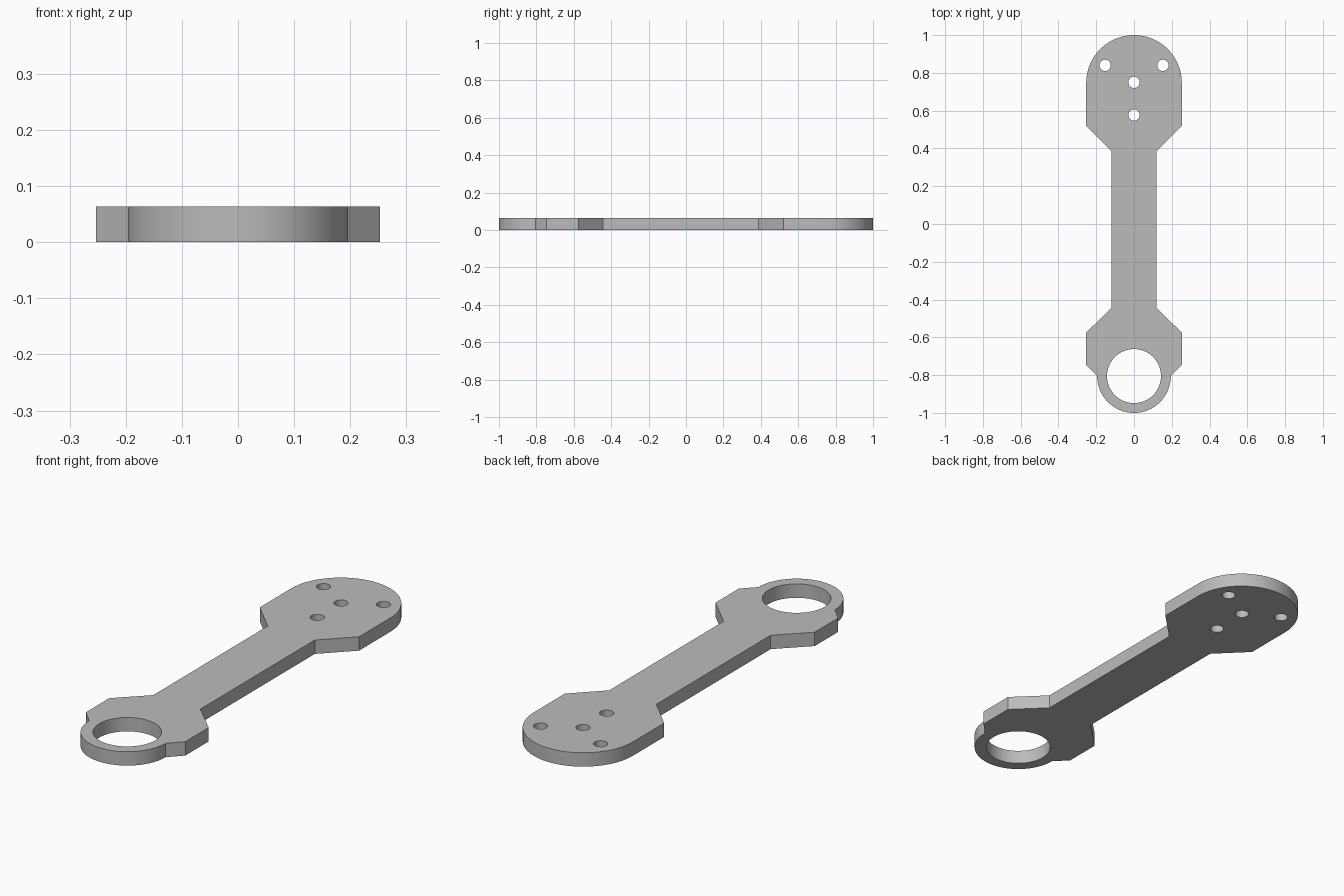
import bpy, bmesh
from math import sin, cos, radians, pi

cube = bpy.data.objects.get("Cube")
if cube:
    bpy.data.objects.remove(cube, do_unlink=True)

THICK = 0.064
HEAD_Y, HEAD_R = 0.747, 0.253
RING_Y, RING_R, BORE_R = -0.805, 0.195, 0.143

grey = bpy.data.materials.new("plain grey")
grey.use_nodes = True
colour = (0.5, 0.5, 0.5, 1)
grey.diffuse_color = colour
grey.node_tree.nodes["Principled BSDF"].inputs["Base Color"].default_value = colour


def arc(x, y, r, start, end, steps):
    """Points along an arc, both ends included, angles in degrees."""
    angles = [radians(start + (end - start) * i / steps) for i in range(steps + 1)]
    return [(x + r * cos(a), y + r * sin(a)) for a in angles]


def circle(x, y, r, steps):
    return arc(x, y, r, 0, 360, steps)[:-1]


# Outline: flared shoulders on both ends of a narrow shank
right_side = [(HEAD_R, -0.745), (HEAD_R, -0.575), (0.12, -0.445),
              (0.12, 0.387), (HEAD_R, 0.52)]
left_side = [(-x, y) for x, y in reversed(right_side)]
outline = (arc(0, RING_Y, RING_R, -180, 0, 48) + right_side
           + arc(0, HEAD_Y, HEAD_R, 0, 180, 48) + left_side)

# Large bore in the ring end, four bolt holes in the head
loops = [outline, circle(0, RING_Y, BORE_R, 64)]
for x, y in [(-0.153, 0.84), (0.153, 0.84), (0, 0.75), (0, 0.577)]:
    loops.append(circle(x, y, 0.03, 32))

# Fill the profile and extrude it to the plate thickness
bm = bmesh.new()
for loop in loops:
    verts = [bm.verts.new((x, y, 0)) for x, y in loop]
    for a, b in zip(verts, verts[1:] + verts[:1]):
        bm.edges.new((a, b))
bmesh.ops.triangle_fill(bm, use_beauty=True, edges=bm.edges[:], normal=(0, 0, 1))
raised = bmesh.ops.extrude_face_region(bm, geom=bm.faces[:], use_keep_orig=True)
top = [v for v in raised["geom"] if isinstance(v, bmesh.types.BMVert)]
bmesh.ops.translate(bm, vec=(0, 0, THICK), verts=top)
bmesh.ops.recalc_face_normals(bm, faces=bm.faces[:])

mesh = bpy.data.meshes.new("link_arm")
bm.to_mesh(mesh)
bm.free()
mesh.materials.append(grey)
arm = bpy.data.objects.new("link_arm", mesh)
bpy.context.collection.objects.link(arm)

# Smooth curved walls, crisp rims and corners
bpy.ops.object.select_all(action="DESELECT")
arm.select_set(True)
bpy.context.view_layer.objects.active = arm
bpy.ops.object.shade_smooth_by_angle(angle=pi / 6)
